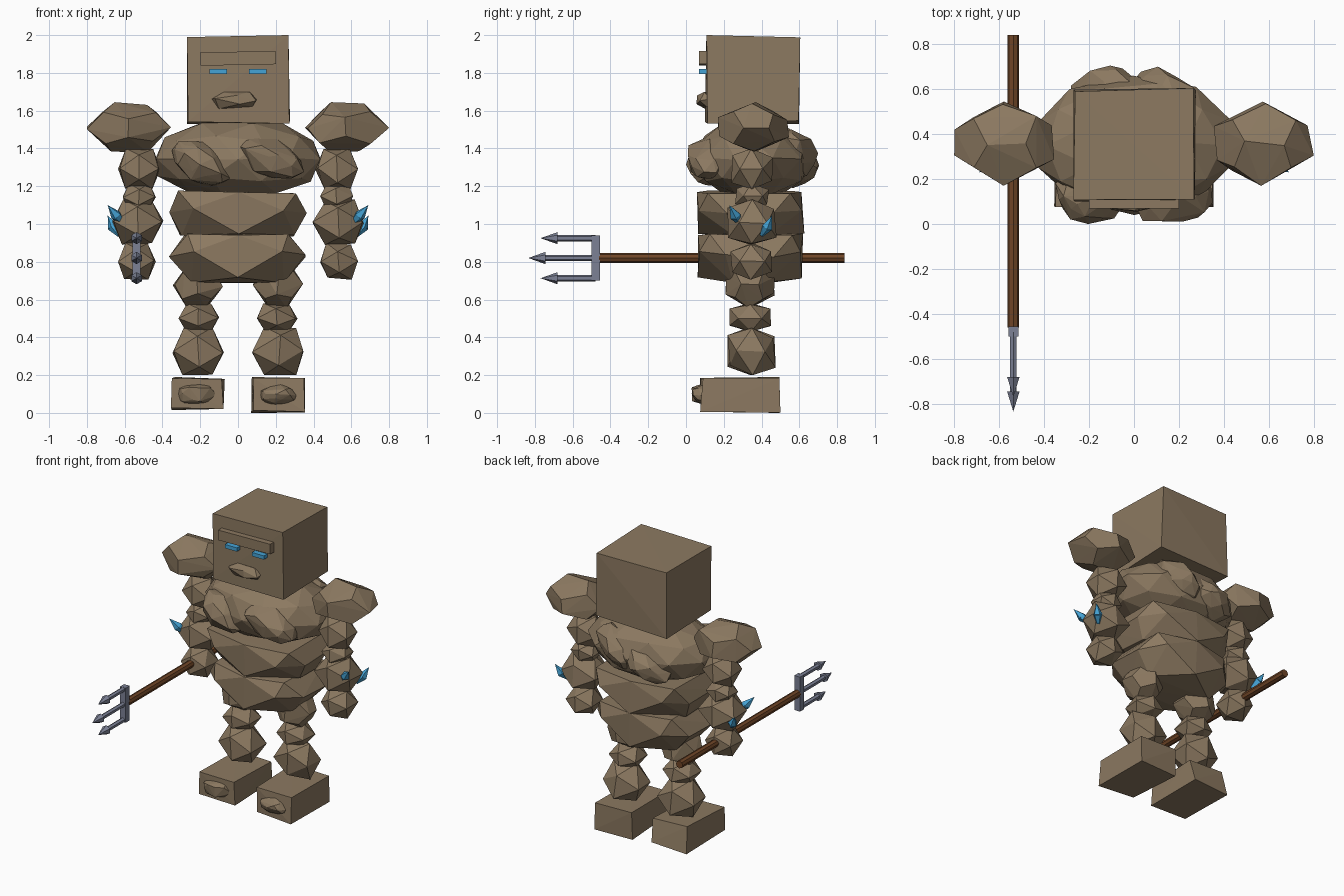
import bpy, bmesh, math, random
from mathutils import Vector, Matrix

random.seed(7)
if "Cube" in bpy.data.objects:
    bpy.data.objects.remove(bpy.data.objects["Cube"], do_unlink=True)


def material(name, colour):
    m = bpy.data.materials.new(name)
    m.use_nodes = True
    m.diffuse_color = (*colour, 1)
    m.node_tree.nodes["Principled BSDF"].inputs["Base Color"].default_value = (*colour, 1)
    return m


STONE = material("brown stone", (.26, .19, .118))
CRYSTAL = material("blue crystal", (.06, .37, .67))
WOOD = material("dark wood", (.16, .06, .02))
STEEL = material("grey steel", (.2, .22, .3))
CORNERS = [(a, b, c) for a in (-1, 1) for b in (-1, 1) for c in (-1, 1)]


def finish(name, bm, mat):
    bmesh.ops.recalc_face_normals(bm, faces=bm.faces)
    mesh = bpy.data.meshes.new(name)
    bm.to_mesh(mesh)
    bm.free()
    mesh.materials.append(mat)
    obj = bpy.data.objects.new(name, mesh)
    bpy.context.collection.objects.link(obj)
    return obj


def hull(name, points, mat=STONE):
    bm = bmesh.new()
    for p in points:
        bm.verts.new(p)
    bmesh.ops.convex_hull(bm, input=bm.verts)
    loose = [v for v in bm.verts if not v.link_faces]
    bmesh.ops.delete(bm, geom=loose, context='VERTS')
    return finish(name, bm, mat)


def fit(points, x, y, z):
    """Stretch points so that they exactly fill the given ranges."""
    out = [Vector(p) for p in points]
    for axis, (lo, hi) in enumerate((x, y, z)):
        a = min(p[axis] for p in out)
        b = max(p[axis] for p in out)
        for p in out:
            p[axis] = lo + (p[axis] - a) / (b - a) * (hi - lo)
    return out


def jitter(points, amount):
    return [Vector(p) + Vector([random.uniform(-amount, amount) for _ in range(3)]) for p in points]


def solid_points(kind):
    g = (1 + math.sqrt(5)) / 2
    if kind == "round":
        bm = bmesh.new()
        bmesh.ops.create_icosphere(bm, subdivisions=2, radius=1)
        pts = [tuple(v.co) for v in bm.verts]
        bm.free()
        return pts
    # Twelve sided or twenty sided solid, with its top edge running sideways
    if kind == "dodeca":
        base = [(1, 1, 1), (1 / g, 0, g), (g, 1 / g, 0), (0, g, 1 / g)]
    else:
        base = [(1, 0, g), (g, 1, 0), (0, g, 1)]
    return sorted({tuple(q * s + 0.0 for q, s in zip(p, sg)) for p in base for sg in CORNERS})


def rock(name, x, y, z, kind="ico", rough=.12, tilt=0):
    pts = jitter(solid_points(kind), rough)
    if tilt:
        # Slanted stones are flattened before they are turned
        turn = Matrix.Rotation(tilt, 3, 'Y')
        pts = [turn @ Vector((p.x, p.y, p.z * .5)) for p in pts]
    return hull(name, fit(pts, x, y, z))


def block(name, x, y, z, mat=STONE, rough=0.0, tilt=0):
    pts = fit(jitter(CORNERS, rough), x, y, z)
    mid = sum(pts, Vector()) / len(pts)
    turn = Matrix.Rotation(tilt, 3, 'Y')
    return hull(name, [mid + turn @ (p - mid) for p in pts], mat)


def cone(name, start, end, r1, r2, sides, mat):
    start, end = Vector(start), Vector(end)
    axis = end - start
    bm = bmesh.new()
    bmesh.ops.create_cone(bm, cap_ends=True, segments=sides, radius1=r1, radius2=r2, depth=axis.length)
    bmesh.ops.remove_doubles(bm, verts=bm.verts, dist=1e-5)
    turn = axis.to_track_quat('Z', 'Y').to_matrix().to_4x4()
    bmesh.ops.transform(bm, matrix=Matrix.Translation((start + end) / 2) @ turn, verts=bm.verts)
    return finish(name, bm, mat)


def mirror(r, side):
    return tuple(sorted(side * v for v in r))


# Head and face
block("head", (-.27, .275), (.1, .605), (1.53, 2), rough=.04)
block("brow", (-.2, .2), (.068, .13), (1.842, 1.912), tilt=-.02)
rock("mouth", (-.15, .1), (.055, .15), (1.61, 1.7), rough=.3)
for side, word in ((1, "left"), (-1, "right")):
    block(word + "_eye", mirror((.058, .15), side), (.07, .13), (1.795, 1.821), CRYSTAL)

# Chest with slanted breast and back stones
rock("chest", (-.435, .435), (.04, .66), (1.12, 1.57), "round", rough=.03)
rock("right_breast", (-.35, -.02), (.0, .26), (1.2, 1.44), "round", rough=.12, tilt=.3)
rock("left_breast", (0, .35), (.01, .26), (1.24, 1.47), "round", rough=.12, tilt=.4)
rock("right_back_stone", (-.28, .03), (.44, .705), (1.19, 1.42), "round", rough=.12, tilt=-.4)
rock("left_back_stone", (-.04, .27), (.44, .7), (1.24, 1.5), "round", rough=.12, tilt=-.4)


# Waist and hip stones: boxy on top, tapering below a ridge to a pointed keel
def tier(name, top, ridge, bottom, top_w, wide, bottom_w):
    pts = []
    for f in (-1, 1):
        pts += [(0, .34 + f * .275, top), (0, .34 + f * .28, bottom + .02)]
        for s in (-1, 1):
            pts += [(s * top_w, .34 + f * .22, top), (s * wide, .34 + f * .13, ridge),
                    (s * wide * .65, .34 + f * .265, ridge + .02), (s * bottom_w, .34 + f * .1, bottom)]
    hull(name, jitter(pts, .008))


tier("waist", 1.17, 1.055, .935, .31, .36, .3)
tier("hips", .945, .83, .695, .27, .36, .24)

# Arms and legs: name, inner and outer x, y range, z range, solid
limbs = [
    ("shoulder", (.355, .8), (.17, .545), (1.38, 1.645), "dodeca"),
    ("upper_arm", (.41, .635), (.24, .46), (1.185, 1.4), "ico"),
    ("elbow", (.435, .61), (.26, .44), (1.075, 1.215), "ico"),
    ("forearm", (.395, .665), (.22, .48), (.89, 1.13), "ico"),
    ("hand", (.435, .635), (.235, .455), (.705, .9), "ico"),
    ("thigh", (.08, .345), (.21, .47), (.555, .8), "dodeca"),
    ("knee", (.1, .315), (.23, .45), (.43, .58), "ico"),
    ("shin", (.075, .347), (.22, .475), (.2, .455), "ico"),
    ("toe_stone", (.11, .32), (.03, .17), (.04, .155), "round"),
]
for side, word in ((1, "left"), (-1, "right")):
    for part, x, y, z, kind in limbs:
        rock(word + "_" + part, mirror(x, side), y, z, kind)
    lift = 0 if side > 0 else .015
    block(word + "_foot", mirror((.07, .355), side), (.075, .5), (lift, .19), rough=.1)
    # Crystals growing out of the forearm
    for base, mid, tip in (((.6, .29, 1), (.645, .26, 1.045), (.69, .23, 1.1)),
                           ((.63, .4, .94), (.66, .43, .985), (.69, .455, 1.045))):
        a, b, c = [(side * p[0], p[1], p[2]) for p in (base, mid, tip)]
        cone(word + "_crystal_root", a, b, .01, .03, 5, CRYSTAL)
        cone(word + "_crystal_tip", b, c, .03, 0, 5, CRYSTAL)

# Trident held in the right hand
X, Z = -.537, .82
cone("trident_shaft", (X, .84, Z), (X, -.46, Z), .026, .026, 8, WOOD)
block("trident_crossbar", (X - .022, X + .022), (-.5, -.455), (.7, .94), STEEL)
for dz, reach in ((-.107, -.77), (0, -.835), (.105, -.77)):
    neck = reach + .09
    cone("trident_prong", (X, -.48, Z + dz), (X, neck, Z + dz), .017, .017, 6, STEEL)
    cone("trident_point", (X, neck, Z + dz), (X, reach, Z + dz), .032, 0, 6, STEEL)
